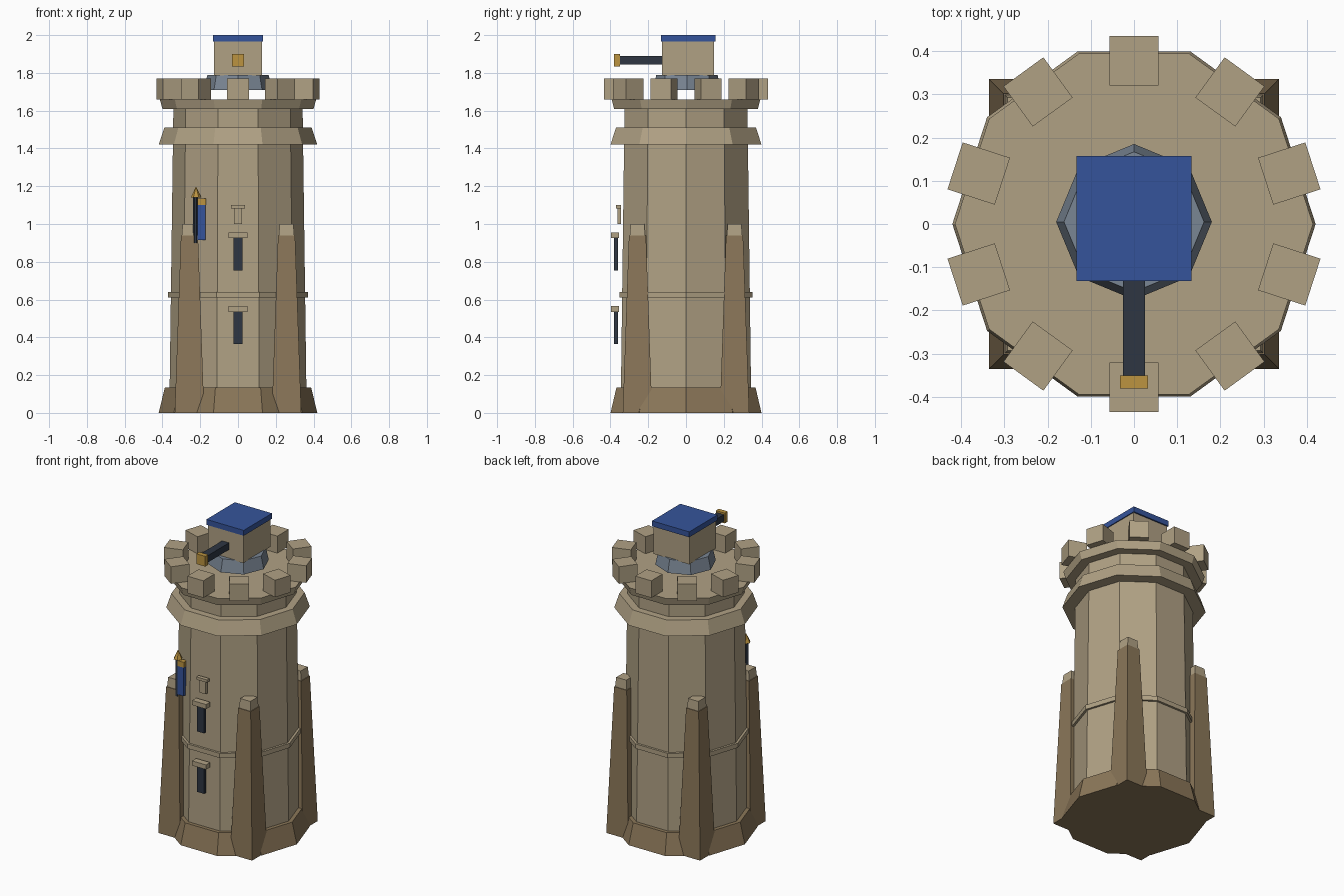
import bpy, bmesh, math
from mathutils import Matrix

cube = bpy.data.objects.get("Cube")
if cube:
    bpy.data.objects.remove(cube, do_unlink=True)


def material(name, rgb):
    lin = [((c / 255 + 0.055) / 1.055) ** 2.4 for c in rgb] + [1.0]
    m = bpy.data.materials.new(name)
    m.use_nodes = True
    m.diffuse_color = lin
    bsdf = next(n for n in m.node_tree.nodes if n.type == "BSDF_PRINCIPLED")
    bsdf.inputs["Base Color"].default_value = lin
    bsdf.inputs["Roughness"].default_value = 0.9
    return m


STONE = material("tan stone", (176, 161, 132))
BROWN = material("brown stone", (139, 119, 89))
SLATE = material("slate", (122, 134, 148))
DARK = material("dark iron", (46, 54, 66))
BLUE = material("blue cloth", (53, 84, 155))
GOLD = material("gold", (188, 148, 64))


def finish(name, bm, mat):
    bmesh.ops.recalc_face_normals(bm, faces=bm.faces)
    mesh = bpy.data.meshes.new(name)
    bm.to_mesh(mesh)
    bm.free()
    mesh.materials.append(mat)
    ob = bpy.data.objects.new(name, mesh)
    bpy.context.collection.objects.link(ob)
    return ob


def box(name, mat, x, y, z, spin=0.0):
    """Box from (low, high) ranges, optionally spun about the tower axis."""
    bm = bmesh.new()
    bmesh.ops.create_cube(bm, size=1)
    for v in bm.verts:
        for i, (lo, hi) in enumerate((x, y, z)):
            v.co[i] = lo if v.co[i] < 0 else hi
    bm.transform(Matrix.Rotation(spin, 4, "Z"))
    return finish(name, bm, mat)


def frustum(name, mat, sides, r1, r2, z1, z2, at=(0, 0), turn=0.0):
    """Tapered prism whose first corner lies at the angle given by turn."""
    bm = bmesh.new()
    rings = []
    for r, z in ((r1, z1), (r2, z2)):
        ring = []
        for i in range(sides):
            a = turn + 2 * math.pi * i / sides
            ring.append(bm.verts.new((at[0] + r * math.cos(a), at[1] + r * math.sin(a), z)))
        rings.append(ring)
    for i in range(sides):
        j = (i + 1) % sides
        bm.faces.new((rings[0][i], rings[0][j], rings[1][j], rings[1][i]))
    bm.faces.new(rings[0][::-1])
    bm.faces.new(rings[1])
    return finish(name, bm, mat)


# Ten-sided tower body and its mouldings
frustum("plinth", BROWN, 10, 0.42, 0.387, 0, 0.135)
frustum("shaft", STONE, 10, 0.362, 0.342, 0.13, 1.62)
frustum("belt_course", STONE, 10, 0.37, 0.37, 0.61, 0.64)
frustum("cornice", STONE, 10, 0.42, 0.39, 1.42, 1.51)
frustum("parapet_floor", STONE, 10, 0.40, 0.414, 1.61, 1.66)

# Battlements
for i in range(10):
    box(f"merlon_{i + 1}", STONE, (-0.057, 0.057), (-0.435, -0.32), (1.66, 1.77),
        i * math.pi / 5)

# Four tapered corner buttresses with caps
q = math.sqrt(2)
for sx, side in ((-1, "right"), (1, "left")):
    for sy, end in ((-1, "front"), (1, "back")):
        at = (sx * 0.257, sy * 0.257)
        frustum(f"{end}_{side}_buttress", BROWN, 4, 0.078 * q, 0.045 * q, 0, 0.94,
                at, math.pi / 4)
        frustum(f"{end}_{side}_buttress_cap", STONE, 4, 0.041 * q, 0.036 * q, 0.94, 1.0,
                at, math.pi / 4)

# Arrow slits with lintels
for n, z in enumerate((0.365, 0.755)):
    box(f"arrow_slit_{n + 1}", DARK, (-0.025, 0.025), (-0.38, -0.36), (z, z + 0.175))
    box(f"lintel_{n + 1}", STONE, (-0.05, 0.05), (-0.397, -0.355), (z + 0.17, z + 0.2))

# T-shaped wall ornament
box("ornament_stem", STONE, (-0.022, 0.022), (-0.362, -0.343), (1.0, 1.085))
box("ornament_bar", STONE, (-0.038, 0.038), (-0.37, -0.345), (1.082, 1.1))

# Banner and its pole
box("banner_cloth", BLUE, (-0.215, -0.172), (-0.308, -0.28), (0.915, 1.1))
box("banner_rail", GOLD, (-0.215, -0.17), (-0.31, -0.278), (1.1, 1.135))
frustum("banner_pole", DARK, 6, 0.013, 0.013, 0.9, 1.14, (-0.225, -0.295))
frustum("pole_finial", GOLD, 6, 0.028, 0.002, 1.14, 1.195, (-0.222, -0.295))

# Turret on the roof
frustum("turret_base", SLATE, 8, 0.18, 0.162, 1.71, 1.79, (0, 0.005))
box("turret_body", STONE, (-0.127, 0.127), (-0.127, 0.148), (1.785, 1.966))
box("turret_roof", BLUE, (-0.133, 0.133), (-0.132, 0.157), (1.965, 2.0))
box("barrel", DARK, (-0.025, 0.025), (-0.352, -0.12), (1.845, 1.889))
box("barrel_muzzle", GOLD, (-0.032, 0.032), (-0.38, -0.35), (1.834, 1.9))
